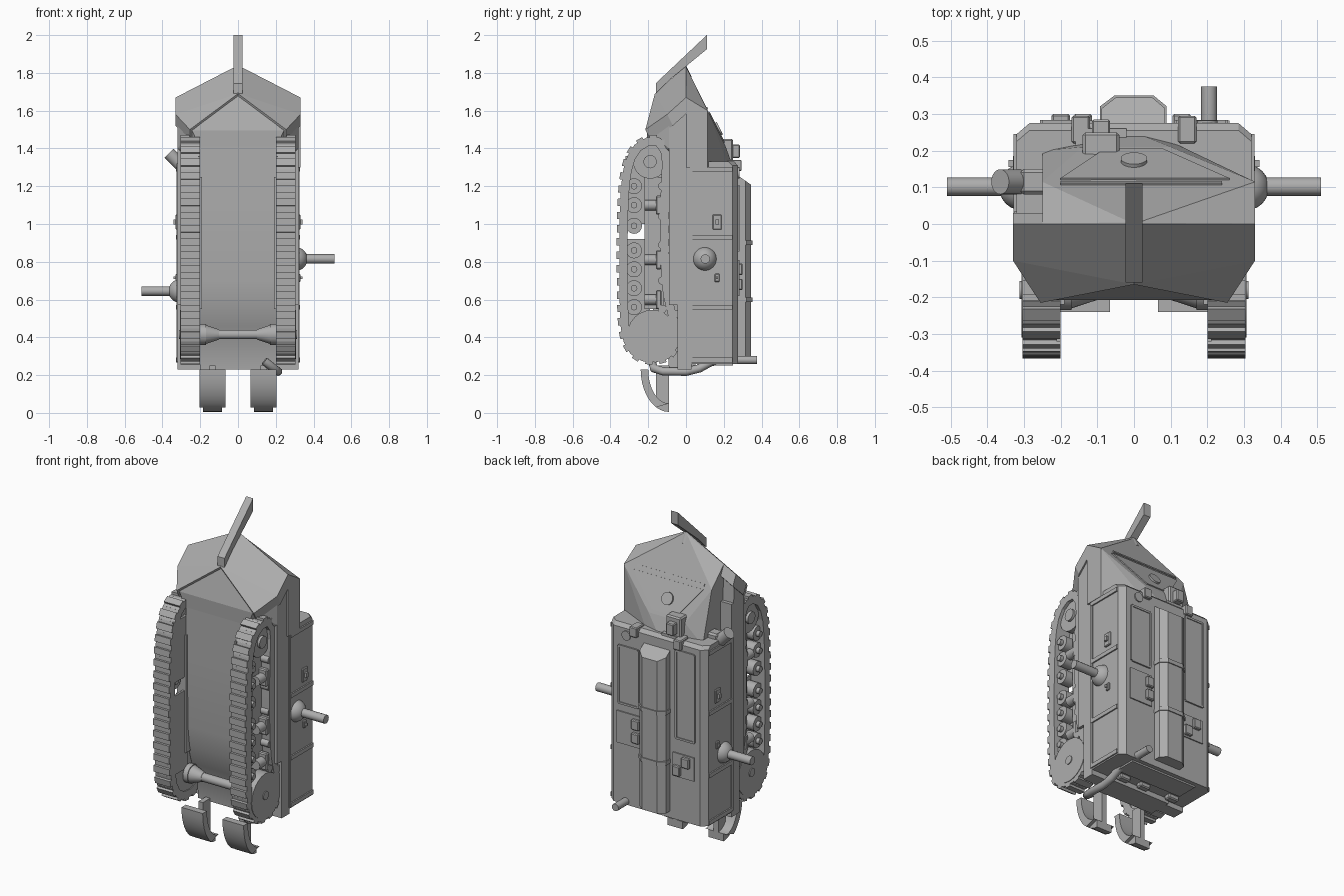
import bpy, bmesh, math
from mathutils import Vector, Matrix

cube = bpy.data.objects.get("Cube")
if cube:
    bpy.data.objects.remove(cube, do_unlink=True)

grey = bpy.data.materials.new("plain_grey")
grey.use_nodes = True
grey.diffuse_color = (0.42, 0.42, 0.42, 1)
grey.node_tree.nodes["Principled BSDF"].inputs["Base Color"].default_value = grey.diffuse_color
rounded = []


def finish(name, bm, smooth=False):
    bmesh.ops.recalc_face_normals(bm, faces=bm.faces)
    me = bpy.data.meshes.new(name)
    bm.to_mesh(me)
    bm.free()
    me.materials.append(grey)
    ob = bpy.data.objects.new(name, me)
    bpy.context.collection.objects.link(ob)
    if smooth:
        rounded.append(ob)


def add_box(bm, lo, hi, matrix=Matrix()):
    lo, hi = Vector(lo), Vector(hi)
    m = matrix @ Matrix.Translation((lo + hi) / 2) @ Matrix.Diagonal((hi - lo).to_4d())
    bmesh.ops.create_cube(bm, size=1, matrix=m)


def box(name, x, y, z, bevel=0):
    bm = bmesh.new()
    add_box(bm, (x[0], y[0], z[0]), (x[1], y[1], z[1]))
    if bevel:
        bmesh.ops.bevel(bm, geom=bm.edges[:], offset=bevel, segments=1, affect='EDGES')
    finish(name, bm)


def hull(name, points):
    bm = bmesh.new()
    for p in points:
        bm.verts.new(p)
    bmesh.ops.convex_hull(bm, input=bm.verts[:])
    bmesh.ops.dissolve_limit(bm, angle_limit=0.03, verts=bm.verts[:], edges=bm.edges[:])
    finish(name, bm)


def prism(name, profile, x, smooth=False):
    """Side profile of (y, z) points pulled along x."""
    bm = bmesh.new()
    face = bm.faces.new([bm.verts.new((x[0], y, z)) for y, z in profile])
    out = bmesh.ops.extrude_face_region(bm, geom=[face])["geom"]
    for v in out:
        if isinstance(v, bmesh.types.BMVert):
            v.co.x = x[1]
    finish(name, bm, smooth)


def rod(name, a, b, r1, r2=None, sides=24):
    a, b = Vector(a), Vector(b)
    bm = bmesh.new()
    m = Matrix.Translation((a + b) / 2) @ (b - a).to_track_quat('Z', 'Y').to_matrix().to_4x4()
    bmesh.ops.create_cone(bm, cap_ends=True, segments=sides, radius1=r1,
                          radius2=r1 if r2 is None else r2, depth=(b - a).length, matrix=m)
    finish(name, bm, True)


# Lower hull with rounded belly, and the flat side pontoons
prism("belly", [(-.203, 1.5), (-.205, 1.1), (-.2, .7), (-.185, .58), (-.15, .46), (-.1, .36),
                (-.09, .23), (.05, .23), (.05, 1.5)], (-.2, .2), True)
box("side_hull", (-.32, .32), (-.045, .03), (.23, 1.5))
box("side_hull_edge", (-.32, .32), (-.09, -.04), (.57, 1.5))

# Pointed nose: recessed core under two overhanging armour plates
core = [(0, -.157, 1.685), (0, 0, 1.8), (0, .02, 1.3)]
for s in (-1, 1):
    core += [(s * .243, -.207, 1.495), (s * .2, -.203, 1.4), (s * .32, -.09, 1.4),
             (s * .32, -.09, 1.56), (s * .32, .02, 1.3), (s * .32, 0, 1.64)]
    plate = [(0, 0, 1.84), (0, -.165, 1.69), (s * .255, -.215, 1.5), (s * .33, -.1, 1.58), (s * .33, 0, 1.67)]
    hull("nose_plate", plate + [(x, y + .03, z - .06) for x, y, z in plate])
hull("nose_core", core)
prism("nose_rail", [(.11, 2), (.11, 1.925), (-.085, 1.765), (-.16, 1.69), (-.16, 1.745)], (-.023, .023))

# Cab behind the nose, wider on its left
hull("cab", [(0, 0, 1.835), (.33, 0, 1.67), (-.25, 0, 1.71), (.33, .115, 1.6), (-.25, .115, 1.6),
             (.1, .21, 1.41), (-.14, .21, 1.41), (0, .215, 1.4),
             (.33, 0, 1.3), (.33, .115, 1.3), (.1, .225, 1.3), (0, .25, 1.3), (-.25, .2, 1.3), (-.25, 0, 1.3)])


def deck_point(x, y, lift):
    return (x, y + lift * .89, 1.83 - 2 * y + lift * .45)


def deck_plate(name, outline, lift):
    hull(name, [deck_point(x, y, h) for x, y in outline for h in (-.01, lift)])


deck_plate("deck_panel", [(-.2, .12), (.26, .12), (.08, .2), (-.08, .2)], .006)
deck_plate("deck_strip", [(-.2, .106), (.24, .106), (.24, .112), (-.2, .112)], .006)
rod("deck_hatch", deck_point(0, .165, 0), deck_point(0, .165, .016), .036)
box("sight_box", (-.14, -.04), (.17, .25), (1.32, 1.45), .008)
box("sight_slot", (-.115, -.065), (.22, .285), (1.35, 1.42), .005)
box("sight_base", (-.16, -.02), (.17, .26), (1.3, 1.34))

# Rear body
body = []
for z, inset in ((.26, 0), (1.31, 0), (1.33, .02)):
    for s in (-1, 1):
        body += [(s * .32, 0, z), (s * .32, .245 - inset, z), (s * .285, .275 - inset, z)]
hull("body", body)
for z in (.28, .56, .93, 1.29):
    box("body_strap", (-.328, .328), (.03, .245), (z - .012, z + .012))
box("body_side_rail", (-.326, .326), (.02, .035), (.27, 1.32))

# Central spine with bands
spine = [(-.088, .27), (-.088, .315), (-.05, .345), (.05, .345), (.085, .315), (.085, .27)]
hull("spine", [(x, y, z) for x, y in spine for z in (.3, 1.26 - max(0, y - .27) * .7)])
for z in (.6, .9):
    hull("spine_band", [(x * 1.05, y + .006, z + dz) for x, y in spine for dz in (-.012, .012)])


def framed_panel(name, x, z, y=.275):
    box(name, x, (y - .01, y + .004), z)
    for xe in x:
        box(name + "_edge", (xe - .006, xe + .006), (y - .01, y + .009), z)
    for ze in z:
        box(name + "_edge", x, (y - .01, y + .009), (ze - .006, ze + .006))


# Doors and fittings on the back
framed_panel("left_door", (.12, .25), (.86, 1.2))
framed_panel("right_door", (-.25, -.13), (.75, 1.27))
rod("round_port", (.2, .26, 1.27), (.2, .282, 1.27), .028)
for x, z in ((.13, .68), (.13, .76), (-.2, .62), (-.14, .56)):
    box("latch_box", (x - .025, x + .025), (.26, .3), (z - .03, z + .03), .005)
box("left_lower_panel", (.11, .26), (.26, .282), (.62, .81))
box("right_lower_panel", (-.25, -.11), (.26, .282), (.52, .66))
for x in (.145, -.145):
    box("upper_lug", (x - .025, x + .025), (.22, .295), (1.28, 1.34), .005)

# Fittings on the sides and underneath
for s in (-1, 1):
    for z, h in ((1.01, .04), (.715, .022)):
        box("side_fitting", sorted((s * .3, s * .33)), (.165 - h * .6, .165 + h * .6), (z - h, z + h), .004)
        box("side_fitting_knob", sorted((s * .3, s * .342)), (.165 - h / 4, .165 + h / 4), (z - h / 3, z + h / 3))
for x in (-.2, 0, .14):
    box("tail_hinge", (x - .035, x + .035), (.06, .1), (.235, .28), .006)
box("tail_plate", (-.22, .22), (.12, .25), (.25, .28))

# Side guns in ball mounts
for s, z in ((1, .815), (-1, .645)):
    bm = bmesh.new()
    bmesh.ops.create_uvsphere(bm, u_segments=24, v_segments=16, radius=.063,
                              matrix=Matrix.Translation((s * .305, .1, z)))
    finish("gun_ball", bm, True)
    rod("gun_barrel", (s * .33, .102, z), (s * .51, .102, z), .025, sides=12)

# Tilted lamp on the right shoulder
rod("lamp", (-.27, .115, 1.28), (-.365, .115, 1.375), .034)
box("lamp_bracket", (-.31, -.24), (.08, .15), (1.28, 1.36), .01)

# Track path: rounded loop, resampled to equal links
loop = [Vector((0, y, z)) for y, z in (
    (-.345, .5), (-.345, 1.18), (-.305, 1.38), (-.22, 1.455), (-.12, 1.455), (-.085, 1.35), (-.1, 1.2),
    (-.1, .65), (-.045, .49), (-.045, .34), (-.11, .275), (-.25, .275), (-.325, .36))]
for _ in range(3):
    loop = [p for a, b in zip(loop, loop[1:] + loop[:1]) for p in (a.lerp(b, .25), a.lerp(b, .75))]
LINKS = 38
fine = [a.lerp(b, i / 20) for a, b in zip(loop, loop[1:] + loop[:1]) for i in range(20)]
total = sum((b - a).length for a, b in zip(fine, fine[1:] + fine[:1]))
pitch, run, stops = total / LINKS, 0, []
for a, b in zip(fine, fine[1:] + fine[:1]):
    if run >= len(stops) * pitch and len(stops) < LINKS:
        stops.append(a)
    run += (b - a).length

for s in (-1, 1):
    bm = bmesh.new()
    for a, b in zip(stops, stops[1:] + stops[:1]):
        along = (b - a).normalized()
        out = Vector((0, -along.z, along.y))
        m = Matrix((Vector((1, 0, 0)), along, out)).transposed().to_4x4()
        m.translation = (a + b) / 2 + Vector((s * .252, 0, 0))
        half = (b - a).length / 2
        add_box(bm, (-.052, -half * 1.08, -.036), (.052, half * 1.08, .008), m)
        add_box(bm, (-.052, -half * .55, 0), (.052, half * .55, .022), m)
    finish("track", bm)

    def wheel(name, y, z, r, inner=.205, outer=.295):
        rod(name, (s * inner, y, z), (s * outer, y, z), r)

    # Drive sprocket, idler, road wheels and rollers
    wheel("sprocket", -.18, .415, .13, .205, .307)
    wheel("sprocket_hub", -.18, .415, .025, .3, .312)
    wheel("idler", -.19, 1.33, .09, .215, .285)
    wheel("idler_hub", -.19, 1.33, .035, .21, .3)
    for z in (1.2, 1.1, .99, .86, .76, .66, .56):
        wheel("road_wheel", -.275, z, .042, .215, .28)
        wheel("road_wheel_hub", -.275, z, .017, .21, .3)
    for z in (1.2, 1.04, .89, .7, .55):
        wheel("return_roller", -.125, z, .022, .2, .3)
    box("bogie_frame", sorted((s * .19, s * .25)), (-.22, -.12), (.55, 1.25))
    for z in ((.45, .92), (1.0, 1.36)):
        box("inner_guard", sorted((s * .2, s * .212)), (-.32, -.19), z)
    for z in (.6, .81, 1.1):
        rod("spring", (s * .27, -.22, z), (s * .27, -.14, z), .028)
        box("spring_seat", sorted((s * .24, s * .3)), (-.16, -.13), (z - .05, z + .05), .006)
    # Flared axle end
    rod("axle_flare", (s * .2, -.18, .415), (s * .17, -.18, .415), .055)
    rod("axle_cone", (s * .17, -.18, .415), (s * .1, -.18, .415), .05, .027)

    # Curved tail skid with its bracket
    quarter = [(math.cos(i * math.pi / 20), math.sin(i * math.pi / 20)) for i in range(11)]
    arc = [(-.09 - .15 * c, .23 - .225 * n) for c, n in quarter]
    arc += [(-.09 - .11 * c, .23 - .18 * n) for c, n in reversed(quarter)]
    for x, shrink in (((.085, .185), 0), ((.065, .205), .02)):
        prism("tail_skid", [(y, z) for y, z in arc if z > .005 + shrink], sorted((s * x[0], s * x[1])), True)
    box("skid_bracket", sorted((s * .12, s * .15)), (-.16, -.09), (.05, .25))
rod("axle", (-.2, -.18, .415), (.2, -.18, .415), .025)

# Exhaust pipe
curve = bpy.data.curves.new("exhaust_pipe", 'CURVE')
curve.dimensions = '3D'
curve.bevel_depth = .022
curve.bevel_resolution = 4
curve.use_fill_caps = True
path = [(.14, -.18, .275), (.19, -.17, .235), (.212, -.12, .22), (.212, 0, .218), (.21, .07, .235),
        (.207, .13, .268), (.205, .19, .28), (.205, .375, .28)]
spline = curve.splines.new('POLY')
spline.points.add(len(path) - 1)
for pt, co in zip(spline.points, path):
    pt.co = (*co, 1)
spline.use_smooth = True
curve.materials.append(grey)
bpy.context.collection.objects.link(bpy.data.objects.new("exhaust_pipe", curve))

# Smooth shading for round parts
bpy.ops.object.select_all(action='DESELECT')
for ob in rounded:
    ob.select_set(True)
bpy.context.view_layer.objects.active = rounded[0]
bpy.ops.object.shade_smooth_by_angle(angle=math.radians(35))
